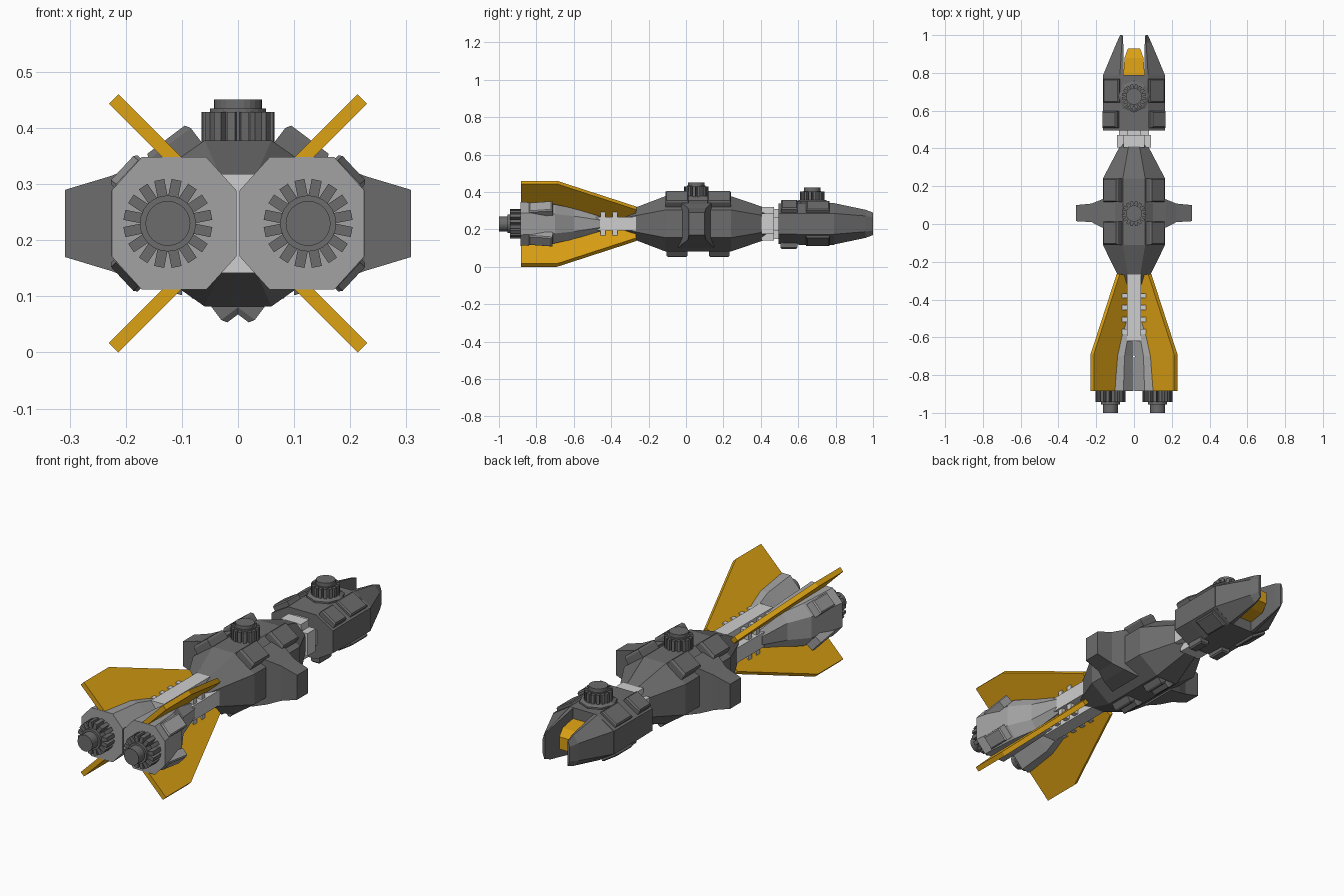
import bpy, bmesh, math
from mathutils import Matrix, Vector

if "Cube" in bpy.data.objects:
    bpy.data.objects.remove(bpy.data.objects["Cube"])

C = 0.23  # height of the ship's long axis


def material(name, r, g, b):
    m = bpy.data.materials.new(name)
    m.diffuse_color = (r, g, b, 1)
    m.use_nodes = True
    m.node_tree.nodes["Principled BSDF"].inputs["Base Color"].default_value = m.diffuse_color
    return m


DARK = material("dark grey", 0.150, 0.150, 0.150)
MID = material("mid grey", 0.36, 0.36, 0.36)
LIGHT = material("light grey", 0.62, 0.62, 0.62)
GOLD = material("gold", 0.72, 0.36, 0.007)


def add_loft(bm, rings):
    """Skin a list of equal-sized vertex rings and cap both ends."""
    vs = [[bm.verts.new(p) for p in ring] for ring in rings]
    n = len(vs[0])
    for a, b in zip(vs, vs[1:]):
        for i in range(n):
            j = (i + 1) % n
            bm.faces.new((a[i], a[j], b[j], b[i]))
    bm.faces.new(vs[0])
    bm.faces.new(vs[-1])


def finish(name, bm, mat, mw=None):
    bmesh.ops.recalc_face_normals(bm, faces=bm.faces)
    me = bpy.data.meshes.new(name)
    bm.to_mesh(me)
    bm.free()
    me.materials.append(mat)
    ob = bpy.data.objects.new(name, me)
    bpy.context.collection.objects.link(ob)
    if mw:
        ob.matrix_world = mw
    return ob


def loft(name, rings, mat, mw=None):
    bm = bmesh.new()
    add_loft(bm, rings)
    return finish(name, bm, mat, mw)


def box_rings(x0, x1, y0, y1, z0, z1):
    return [[(x0, y0, z), (x1, y0, z), (x1, y1, z), (x0, y1, z)] for z in (z0, z1)]


def box(name, x0, x1, y0, y1, z0, z1, mat):
    return loft(name, box_rings(x0, x1, y0, y1, z0, z1), mat)


def octagon(y, w, h, cx=0.0, fx=0.4, fz=0.5):
    a, b = w * fx, h * fz
    pts = [(a, h), (w, b), (w, -b), (a, -h), (-a, -h), (-w, -b), (-w, b), (-a, h)]
    return [(cx + x, y, C + z) for x, z in pts]


def circle(r, z, n=24):
    return [(r * math.cos(2 * math.pi * i / n), r * math.sin(2 * math.pi * i / n), z) for i in range(n)]


def gear(name, mw, r_in, r_out, h_teeth, r_cap, h_body, h_cap):
    """Toothed drum with a narrower cap, along local z."""
    bm = bmesh.new()
    add_loft(bm, [circle(r_in, -0.02), circle(r_in, h_body)])
    add_loft(bm, [circle(r_cap, h_body - 0.005), circle(r_cap, h_cap)])
    w = r_out * 0.115
    for i in range(16):
        rot = Matrix.Rotation(2 * math.pi * (i + 0.5) / 16, 3, 'Z')
        rings = box_rings(r_in * 0.9, r_out, -w, w, -0.01, h_teeth)
        add_loft(bm, [[rot @ Vector(p) for p in ring] for ring in rings])
    return finish(name, bm, DARK, mw)


def plate(name, x, y, z, angle, w, l, t, mat, yaw=0.0):
    """Bevelled armour plate; angle tips its normal from up towards +x."""
    def ring(k, h):
        a, b = w / 2 - k, l / 2 - k
        return [(-a, -b, h), (a, -b, h), (a, b, h), (-a, b, h)]
    mw = (Matrix.Translation((x, y, z)) @ Matrix.Rotation(math.radians(angle), 4, 'Y')
          @ Matrix.Rotation(math.radians(yaw), 4, 'X'))
    return loft(name, [ring(0, -0.02), ring(0, t * 0.75), ring(0.006, t)], mat, mw)


# Middle hull
loft("middle_hull", [octagon(-0.34, 0.052, 0.06), octagon(-0.11, 0.165, 0.148, fx=0.36),
                     octagon(0.24, 0.165, 0.148, fx=0.36), octagon(0.44, 0.06, 0.08)], DARK)

# Head block at the far end
loft("head_block", [octagon(0.495, 0.165, 0.108, fx=0.45), octagon(0.605, 0.165, 0.112, fx=0.45),
                    octagon(0.79, 0.165, 0.112, fx=0.45)], DARK)

# Gold tongue between the prongs
loft("gold_tongue", [[(-w, y, C - h), (w, y, C - h), (w, y, C + h), (-w, y, C + h)]
                     for y, w, h in ((0.78, 0.057, 0.06), (0.88, 0.05, 0.05), (0.93, 0.032, 0.03))], GOLD)

for s, side in ((-1, "left"), (1, "right")):
    # Nose prongs
    def prong(y, i, w, h, a, b):
        pts = [(i, h), (a, h), (w, b), (w, -b), (a, -h), (i, -h)]
        return [(s * x, y, C + z) for x, z in pts]
    loft(f"nose_prong_{side}", [prong(0.785, 0.055, 0.165, 0.112, 0.075, 0.056),
                                prong(0.96, 0.057, 0.092, 0.075, 0.064, 0.042),
                                prong(1.0, 0.06, 0.073, 0.06, 0.064, 0.035)], DARK)

    # Side pods on the hull
    loft(f"side_pod_{side}", [[(s * x, y0, C - h), (s * x, y1, C - h), (s * x, y1, C + h), (s * x, y0, C + h)]
                              for x, y0, y1, h in ((0.10, -0.04, 0.15, 0.128), (0.17, -0.018, 0.13, 0.107),
                                                   (0.225, 0.01, 0.108, 0.085), (0.308, 0.015, 0.10, 0.06))], DARK)

    # Hull armour plates, top and bottom
    for i, y in enumerate((-0.048, 0.178)):
        plate(f"hull_plate_top_{side}_{i}", s * 0.104, y, C + 0.1175, s * 37, 0.095, 0.125, 0.04, DARK)
        plate(f"hull_plate_bottom_{side}_{i}", s * 0.01, y, C - 0.1195, s * 217, 0.095, 0.11, 0.04, DARK)

    # Head armour plates
    plate(f"head_plate_rear_{side}", s * 0.118, 0.553, C + 0.083, s * 32, 0.09, 0.088, 0.028, DARK)
    plate(f"head_plate_front_{side}", s * 0.113, 0.705, C + 0.083, s * 32, 0.095, 0.125, 0.02, DARK)
    plate(f"head_plate_under_{side}", s * 0.064, 0.55, C - 0.108, 180, 0.046, 0.09, 0.026, DARK)
    plate(f"head_plate_low_{side}", s * 0.116, 0.705, C - 0.083, s * 148, 0.09, 0.125, 0.018, DARK)

    # Engine nacelles
    loft(f"nacelle_{side}", [octagon(-0.46, 0.045, 0.04, s * 0.046, 0.5), octagon(-0.60, 0.062, 0.082, s * 0.064, 0.5),
                             octagon(-0.70, 0.092, 0.104, s * 0.096, 0.5),
                             octagon(-0.885, 0.111, 0.118, s * 0.114, 0.52)], MID)
    for z, ang in ((1, 47), (-1, 133)):
        plate(f"nacelle_plate_{side}_{z}", s * 0.186, -0.775, C + z * 0.08, s * ang, 0.07, 0.125, 0.022, MID, 6)

    # Engine exhausts
    gear(f"engine_{side}", Matrix.Translation((s * 0.125, -0.88, C)) @ Matrix.Rotation(math.pi / 2, 4, 'X'),
         0.05, 0.079, 0.062, 0.04, 0.075, 0.12)

# Turrets
gear("hull_turret", Matrix.Translation((0, 0.055, 0.375)), 0.05, 0.065, 0.054, 0.043, 0.06, 0.076)
loft("head_turret_base", [circle(0.085, 0.0, 8), circle(0.085, 0.02, 8), circle(0.07, 0.028, 8)], DARK,
     Matrix.Translation((0, 0.675, 0.33)))
gear("head_turret", Matrix.Translation((0, 0.675, 0.35)), 0.048, 0.064, 0.052, 0.043, 0.056, 0.074)

# Cross-shaped necks with ribs: four arms around the long axis
for k in range(4):
    spin = Matrix.Translation((0, 0, C)) @ Matrix.Rotation(k * math.pi / 2, 4, 'Y')

    def arm(name, hw, y0, y1, z0, z1):
        loft(name, box_rings(-hw, hw, y0, y1, z0, z1), LIGHT, spin)
    arm(f"rear_neck_bar_{k}", 0.036, -0.62 if k % 2 == 0 else -0.48, -0.25, 0, 0.088)
    arm(f"front_neck_bar_{k}", 0.036, 0.34, 0.50, 0, 0.08)
    arm(f"front_neck_clamp_{k}", 0.055, 0.405, 0.47, 0.04, 0.09)
    for i in range(4 if k % 2 == 0 else 2):
        y = -0.38 - 0.063 * i
        arm(f"rear_neck_rib_{k}_{i}", 0.066, y - 0.013, y + 0.013, 0.058, 0.08)

# Four diagonal gold fins
FIN = [(0.0, -0.28), (0.118, -0.265), (0.3133, -0.69), (0.3133, -0.883), (0.125, -0.883), (0.0, -0.50)]
for k in range(4):
    spin = Matrix.Translation((0, 0, C)) @ Matrix.Rotation(math.pi / 4 + k * math.pi / 2, 4, 'Y')
    loft(f"fin_{k}", [[(t, y, r) for r, y in FIN] for t in (-0.012, 0.012)], GOLD, spin)
